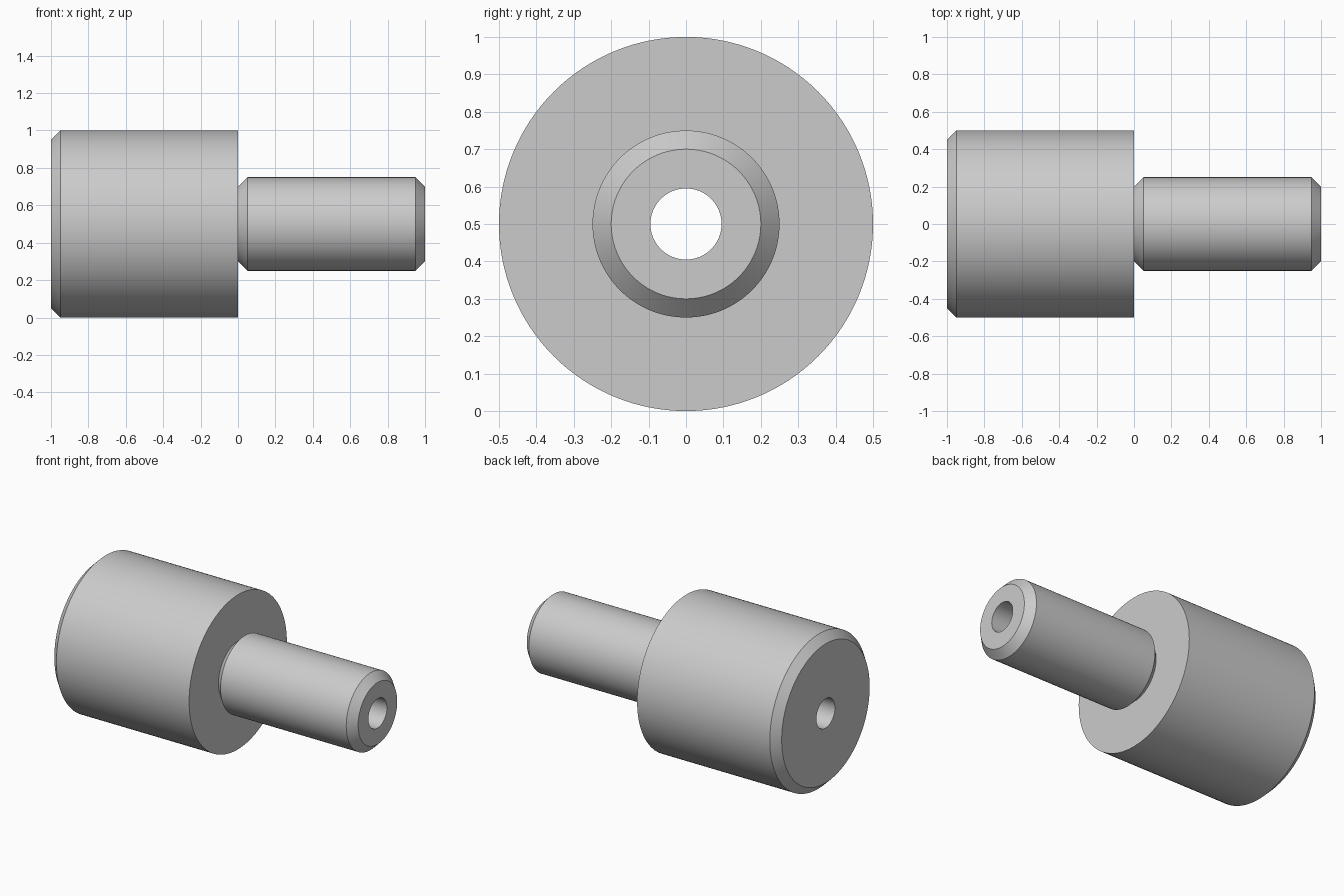
import bpy
import bmesh
import math

cube = bpy.data.objects.get("Cube")
if cube:
    bpy.data.objects.remove(cube, do_unlink=True)

SEGMENTS = 128
AXIS_HEIGHT = 0.5
BORE = 0.095

steel = bpy.data.materials.new("grey_steel")
steel.use_nodes = True
colour = (0.6, 0.6, 0.6, 1)
steel.diffuse_color = colour
steel.node_tree.nodes["Principled BSDF"].inputs["Base Color"].default_value = colour


def lathe_x(name, profile, material):
    """Revolve a closed (x, radius) profile around the x axis."""
    bm = bmesh.new()
    rings = []
    for i in range(SEGMENTS):
        a = math.tau * i / SEGMENTS
        rings.append([bm.verts.new((x, r * math.cos(a), r * math.sin(a)))
                      for x, r in profile])
    n = len(profile)
    for i in range(SEGMENTS):
        near, far = rings[i], rings[(i + 1) % SEGMENTS]
        for j in range(n):
            k = (j + 1) % n
            bm.faces.new((near[j], near[k], far[k], far[j]))
    bmesh.ops.recalc_face_normals(bm, faces=bm.faces)
    mesh = bpy.data.meshes.new(name)
    bm.to_mesh(mesh)
    bm.free()
    mesh.materials.append(material)
    obj = bpy.data.objects.new(name, mesh)
    bpy.context.collection.objects.link(obj)
    obj.location.z = AXIS_HEIGHT
    bpy.ops.object.select_all(action='DESELECT')
    obj.select_set(True)
    bpy.context.view_layer.objects.active = obj
    bpy.ops.object.shade_smooth_by_angle(angle=math.radians(30))
    return obj


# Wide body, chamfered neck and shaft, with a bore right through
lathe_x("stepped_bushing", [
    (-1, BORE), (-1, 0.45), (-0.95, 0.5), (0, 0.5),   # body
    (0, 0.2), (0.05, 0.25),                           # shoulder and neck
    (0.95, 0.25), (1, 0.2), (1, BORE),                # shaft and tip
], steel)
